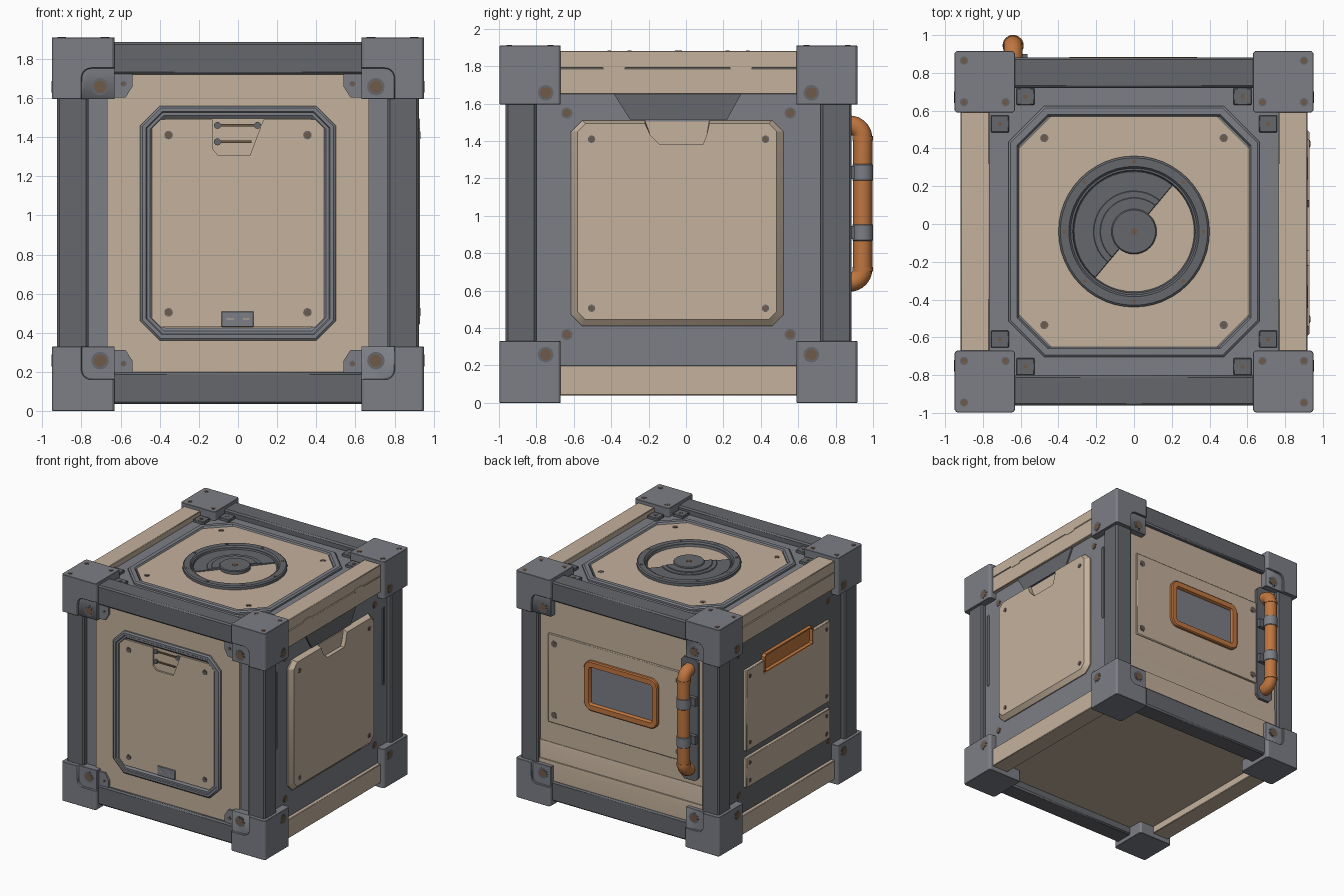
import bpy, bmesh, math

if "Cube" in bpy.data.objects:
    bpy.data.objects.remove(bpy.data.objects["Cube"])

CY = -0.04  # crate centre in y (the pipe sticks out at the back)
FACES = {  # (across, up, outward) -> world
    'front': lambda u, v, w: (u, CY - w, v),
    'back': lambda u, v, w: (u, CY + w, v),
    'right': lambda u, v, w: (w, u, v),
    'left': lambda u, v, w: (-w, u, v),
    'top': lambda u, v, w: (u, v, w),
}
SIGNS = [(a, b) for a in (-1, 1) for b in (-1, 1)]


def material(name, rgb):
    m = bpy.data.materials.new(name)
    m.diffuse_color = (*rgb, 1)
    m.use_nodes = True
    m.node_tree.nodes["Principled BSDF"].inputs["Base Color"].default_value = m.diffuse_color
    return m


TAN = material('tan_paint', (0.55, 0.44, 0.335))
LIGHT = material('light_metal', (0.20, 0.21, 0.235))
DARK = material('dark_metal', (0.13, 0.135, 0.15))
ORANGE = material('orange_paint', (0.52, 0.18, 0.05))
BROWN = material('bolt_metal', (0.16, 0.10, 0.065))


def build(name, face, solids, mat, bevel=0, closed=False):
    """Each solid is a list of (outline, depth) stages lofted together."""
    bm = bmesh.new()
    for stages in solids:
        rings = [[bm.verts.new(FACES[face](u, v, w)) for u, v in poly] for poly, w in stages]
        pairs = list(zip(rings, rings[1:])) + ([(rings[-1], rings[0])] if closed else [])
        for a, b in pairs:
            for i in range(len(a)):
                bm.faces.new((a[i - 1], a[i], b[i], b[i - 1]))
        if not closed:
            bm.faces.new(rings[0])
            bm.faces.new(rings[-1])
    bmesh.ops.recalc_face_normals(bm, faces=bm.faces)
    mesh = bpy.data.meshes.new(name)
    bm.to_mesh(mesh)
    bm.free()
    mesh.materials.append(mat)
    ob = bpy.data.objects.new(name, mesh)
    bpy.context.collection.objects.link(ob)
    if bevel:
        mod = ob.modifiers.new('bevel', 'BEVEL')
        mod.width, mod.segments, mod.limit_method = bevel, 1, 'ANGLE'
    return ob


def plate(name, face, polys, w0, w1, mat, bevel=0):
    return build(name, face, [[(p, w0), (p, w1)] for p in polys], mat, bevel)


def rect(u0, u1, v0, v1):
    return [(u0, v0), (u1, v0), (u1, v1), (u0, v1)]


def rounded(u0, u1, v0, v1, r, n=1, d=0):
    """Rectangle with chamfered (n=1) or rounded corners, inset by d."""
    u0, u1 = sorted((u0, u1))
    v0, v1 = sorted((v0, v1))
    u0, u1, v0, v1 = u0 + d, u1 - d, v0 + d, v1 - d
    r = max(r - d * (1 if n > 1 else 0.586), 0.002)
    pts = []
    for k, (x, y) in enumerate([(u1 - r, v1 - r), (u0 + r, v1 - r), (u0 + r, v0 + r), (u1 - r, v0 + r)]):
        for i in range(n + 1):
            a = math.pi / 2 * (k + i / n)
            pts.append((x + r * math.cos(a), y + r * math.sin(a)))
    return pts


def circle(u, v, r, n=24, start=0.0, sweep=2 * math.pi):
    steps = n if sweep > 6.2 else n - 1
    return [(u + r * math.cos(start + sweep * i / steps), v + r * math.sin(start + sweep * i / steps)) for i in range(n)]


def bolts(name, face, spots, w, r):
    """Flat washers with a low head in each."""
    build(name + '_washers', face, [[(circle(u, v, r, 16), w - 0.02), (circle(u, v, r, 16), w + 0.002),
          (circle(u, v, r * 0.72, 16), w + 0.002), (circle(u, v, r * 0.72, 16), w - 0.02)] for u, v in spots], DARK, 0, True)
    plate(name + '_heads', face, [circle(u, v, r * 0.72, 12) for u, v in spots], w - 0.02, w + 0.004, BROWN)


def quad(du, dv, cu=0.0, cv=0.9575):
    return [(cu + a * du, cv + b * dv) for a, b in SIGNS]


# core body and bottom plate
plate('body_core', 'top', [rect(-0.85, 0.85, CY - 0.83, CY + 0.83)], 0.12, 1.82, LIGHT)
plate('bottom_plate', 'top', [rect(-0.77, 0.77, CY - 0.77, CY + 0.77)], 0.10, 0.13, TAN)

# corner blocks with recessed pads on front and back
blocks = [rounded(a * 0.63, a * 0.95, CY + b * 0.63, CY + b * 0.957, 0.012) for a, b in SIGNS]
corner = build('corner_blocks', 'top', [[(p, z0), (p, z1)] for p in blocks for z0, z1 in ((0, 0.33), (1.595, 1.91))], LIGHT)
for face in ('front', 'back'):
    pads = [rounded(a * 0.5, a * 0.80, 0.9575 + b * 0.55, 0.9575 + b * 0.795, 0.05, 5) for a, b in SIGNS]
    cutter = plate(face + '_pad_cutter', face, pads, 0.94, 1.05, LIGHT)
    cutter.hide_render = True
    cutter.display_type = 'WIRE'
    mod = corner.modifiers.new('pad', 'BOOLEAN')
    mod.operation, mod.object = 'DIFFERENCE', cutter
    bolts(face + '_corner_bolts', face, quad(0.705, 0.70), 0.94, 0.045)
mod = corner.modifiers.new('bevel', 'BEVEL')
mod.width, mod.segments, mod.limit_method = 0.008, 1, 'ANGLE'
for face in ('right', 'left'):
    bolts(face + '_corner_bolts', face, quad(0.71, 0.70, CY), 0.949, 0.042)
bolts('top_corner_bolts', 'top', [(a * x, CY + b * y) for a, b in SIGNS
      for x, y in ((0.9, 0.905), (0.9, 0.685), (0.68, 0.685))], 1.909, 0.022)

# posts and beams
plate('posts', 'top', [rounded(a * 0.765, a * 0.925, CY + b * 0.76, CY + b * 0.925, 0.012) for a, b in SIGNS], 0.25, 1.65, DARK)
cross = [rect(-0.66, 0.66, *sorted((CY + b * 0.76, CY + b * 0.922))) for b in (-1, 1)]
plate('upper_cross_beams', 'top', cross, 1.72, 1.885, DARK, 0.012)
plate('lower_cross_beams', 'top', cross, 0.035, 0.2, DARK, 0.012)
rails = [rect(*sorted((a * 0.765, a * 0.918)), CY - 0.65, CY + 0.65) for a in (-1, 1)]
for name, z0, z1 in (('lower_side_rails', 0.04, 0.2), ('upper_side_rails', 1.65, 1.788), ('upper_side_rail_caps', 1.79, 1.882)):
    plate(name, 'top', rails, z0, z1, TAN, 0.004)

# front: surround, panel, door ring, door with pocket
plate('front_surround', 'front', [rect(-0.77, 0.77, 0.19, 1.73)], 0.8, 0.88, LIGHT)
plate('front_panel', 'front', [rect(-0.67, 0.67, 0.19, 1.73)], 0.8, 0.895, TAN)
build('door_ring', 'front', [[(rounded(-0.5, 0.5, 0.36, 1.56, 0.1, 1, d), w) for d, w in
      ((0, 0.87), (0, 0.91), (0.012, 0.92), (0.03, 0.92), (0.035, 0.913), (0.05, 0.913), (0.065, 0.9), (0.065, 0.87))]], LIGHT, 0, True)
door = [(-0.13, 1.49), (-0.13, 1.34), (-0.10, 1.305), (0.06, 1.305), (0.13, 1.49), (0.4, 1.49), (0.44, 1.45),
        (0.44, 0.47), (0.4, 0.43), (-0.4, 0.43), (-0.44, 0.47), (-0.44, 1.45), (-0.4, 1.49)]
plate('door_panel', 'front', [door], 0.87, 0.91, TAN)
plate('pocket_rods', 'front', [rect(-0.10, 0.10, 1.455, 1.467), rect(-0.10, 0.07, 1.37, 1.382)], 0.88, 0.905, BROWN)
plate('rod_knobs', 'front', [circle(u, v, 0.018, 12) for u, v in ((-0.105, 1.46), (0.1, 1.46), (-0.105, 1.376))], 0.88, 0.912, DARK)
plate('door_latch', 'front', [rect(-0.085, 0.08, 0.43, 0.51)], 0.89, 0.918, LIGHT, 0.003)
plate('latch_marks', 'front', [rect(-0.06, -0.02, 0.468, 0.474), rect(0.025, 0.06, 0.468, 0.474)], 0.9, 0.92, TAN)
bolts('door_bolts', 'front', quad(0.355, 0.453), 0.912, 0.022)
gussets = [[(a * u, 0.9575 + b * v) for u, v in ((0.64, 0.78), (0.54, 0.78), (0.54, 0.70), (0.575, 0.645), (0.64, 0.645))] for a, b in SIGNS]
plate('front_gussets', 'front', gussets, 0.87, 0.912, LIGHT)
bolts('front_gusset_bolts', 'front', quad(0.585, 0.715), 0.912, 0.015)

# back: full width panel, raised panel, window, lower stepped band
plate('back_panel', 'back', [rect(-0.77, 0.77, 0.19, 1.73)], 0.8, 0.885, TAN)
plate('back_raised_panel', 'back', [rect(-0.69, 0.69, 0.68, 1.43)], 0.86, 0.897, TAN, 0.006)
bolts('back_panel_bolts', 'back', [(0.63, 1.35), (0.63, 0.75), (-0.53, 1.35), (-0.53, 0.75)], 0.897, 0.028)
build('back_lower_bands', 'back', [[(rect(-0.767, 0.767, 0.195, t), 0.87), (rect(-0.767, 0.767, 0.195, t), w - 0.003),
      (rect(-0.767, 0.767, 0.195, t - s), w)] for t, w, s in ((0.51, 0.893, 0.01), (0.36, 0.907, 0.03))], TAN)
build('window_frame', 'back', [[(rounded(-0.35, 0.34, 0.89, 1.31, 0.07, 5, d), w) for d, w in
      ((0, 0.88), (0, 0.915), (0.008, 0.923), (0.05, 0.923), (0.06, 0.905), (0.06, 0.88))]], ORANGE, 0, True)
plate('window_pane', 'back', [rounded(-0.30, 0.29, 0.94, 1.26, 0.03, 4)], 0.88, 0.901, LIGHT)

# side surrounds, grooves and bolts
for face in ('right', 'left'):
    plate(face + '_surround', face, [rect(-0.81, 0.73, 0.19, 1.66)], 0.8, 0.888, LIGHT if face == 'right' else DARK)
    bolts(face + '_surround_bolts', face, quad(0.597, 0.592, CY), 0.888, 0.03)
build('side_slots', 'right', [[(rounded(y - 0.016, y + 0.016, 0.83, 1.49, 0.016, 5, d), w) for d, w in
      ((0, 0.86), (0, 0.894), (0.007, 0.894), (0.007, 0.86))] for y in (-0.765, 0.67)], LIGHT, 0, True)
plate('rail_clips', 'right', [rounded(y - 0.06, y + 0.06, 1.775, 1.805, 0.015, 1) for y in (-0.385, 0.295)], 0.9, 0.921, TAN)


# right: bevelled panel with a notch at the top and a dark catch above
def side_panel(d):
    a, b, c, e, k = -0.615 + d, 0.52 - d, 0.41 + d, 1.51 - d * 0.5, 0.06 - d * 0.5
    return [(-0.22, e), (-0.19, 1.43), (-0.14, 1.38), (0.09, 1.38), (0.11, 1.43), (0.125, e), (b - k, e), (b, e - k),
            (b, c + k), (b - k, c), (a + k, c), (a, c + k), (a, e - k), (a + k, e)]


build('right_panel', 'right', [[(side_panel(0), 0.86), (side_panel(0), 0.897), (side_panel(0.035), 0.93)]], TAN)
plate('notch_floor', 'right', [rect(-0.23, 0.13, 1.36, 1.505)], 0.86, 0.896, TAN)
plate('right_catch', 'right', [[(-0.385, 1.65), (-0.3, 1.515), (0.22, 1.515), (0.295, 1.65)]], 0.86, 0.9, DARK)
bolts('right_panel_bolts', 'right', quad(0.465, 0.452, CY), 0.93, 0.02)

# left: two flat panels, the upper one notched for a recessed orange slot
upper = [(-0.62, 0.72), (0.5, 0.72), (0.5, 1.40), (0.26, 1.40), (0.26, 1.29), (-0.39, 1.29), (-0.39, 1.40), (-0.62, 1.40)]
plate('left_panels', 'left', [rect(-0.62, 0.5, 0.41, 0.66), upper], 0.86, 0.915, TAN, 0.004)
bolts('left_panel_bolts', 'left', [(-0.06 + a * 0.51, z) for a in (-1, 1) for z in (0.46, 0.61, 0.78, 1.34)], 0.915, 0.018)
build('left_slot_frame', 'left', [[(rounded(-0.39, 0.26, 1.29, 1.445, 0.02, 1, d), w) for d, w in
      ((0, 0.86), (0, 0.918), (0.012, 0.918), (0.016, 0.89), (0.016, 0.86))]], ORANGE, 0, True)
plate('left_slot_floor', 'left', [rect(-0.38, 0.25, 1.30, 1.435)], 0.86, 0.892, ORANGE)

# top: octagonal hatch
plate('top_surround', 'top', [rect(-0.77, 0.77, CY - 0.77, CY + 0.77)], 1.78, 1.835, LIGHT)
build('hatch_ring', 'top', [[(rounded(-0.665, 0.665, CY - 0.665, CY + 0.665, 0.19, 1, d), w) for d, w in
      ((0, 1.82), (0, 1.85), (0.012, 1.86), (0.045, 1.86), (0.055, 1.845), (0.055, 1.82))]], LIGHT, 0, True)
plate('hatch_panel', 'top', [rounded(-0.61, 0.61, CY - 0.61, CY + 0.61, 0.17)], 1.82, 1.85, TAN)
bolts('hatch_bolts', 'top', quad(0.475, 0.495, 0, CY), 1.85, 0.022)
spots = [(a * u, CY + b * v) for a, b in SIGNS for u, v in ((0.575, 0.715), (0.71, 0.57))]
plate('top_gussets', 'top', [rect(u - 0.048, u + 0.048, v - 0.045, v + 0.045) for u, v in spots], 1.82, 1.858, DARK, 0.004)
bolts('top_gusset_bolts', 'top', spots, 1.858, 0.016)

# top: round vent, half covered
build('vent_ring', 'top', [[(circle(0, CY, r, 48), w) for r, w in
      ((0.40, 1.84), (0.40, 1.872), (0.39, 1.88), (0.345, 1.88), (0.335, 1.868), (0.325, 1.868), (0.315, 1.84))]], DARK, 0, True)
bolts('vent_bolts', 'top', [(0.37 * math.cos(k * math.pi / 4), CY + 0.37 * math.sin(k * math.pi / 4)) for k in range(8)], 1.88, 0.014)
half = math.radians(50)
for i, (r, w) in enumerate(((0.32, 1.858), (0.215, 1.864), (0.18, 1.87))):
    plate('vent_cover_%d' % i, 'top', [circle(0, CY, r, 25, half, math.pi)], 1.84, w, DARK, 0.003)
plate('vent_hub', 'top', [circle(0, CY, 0.12, 32)], 1.84, 1.879, DARK, 0.006)
bolts('hub_bolt', 'top', [(0, CY)], 1.879, 0.025)

# back: pipe with backing plate, collars and clamps
PX, PY = -0.64, 0.945
plate('pipe_plate', 'back', [rounded(PX - 0.08, PX + 0.08, 0.55, 1.58, 0.03)], 0.86, 0.908, DARK)
arc = [(0.875 + 0.07 * math.sin(t * math.pi / 16), 0.07 * math.cos(t * math.pi / 16)) for t in range(9)]
path = [(0.84, 1.485)] + [(y, 1.415 + z) for y, z in arc] + [(y, 0.715 - z) for y, z in reversed(arc)] + [(0.84, 0.645)]
curve = bpy.data.curves.new('pipe', 'CURVE')
curve.dimensions, curve.bevel_depth, curve.bevel_resolution = '3D', 0.051, 6
spline = curve.splines.new('POLY')
spline.points.add(len(path) - 1)
for p, (y, z) in zip(spline.points, path):
    p.co = (PX, y, z, 1)
spline.use_smooth = True
curve.materials.append(ORANGE)
bpy.context.collection.objects.link(bpy.data.objects.new('pipe', curve))
plate('pipe_joints', 'top', [circle(PX, PY, 0.055)], 0.703, 0.727, ORANGE)
plate('pipe_joint_upper', 'top', [circle(PX, PY, 0.055)], 1.403, 1.427, ORANGE)
for i, z in enumerate((0.91, 1.232)):
    plate('pipe_collar_%d' % i, 'top', [circle(PX, PY, 0.056)], z - 0.044, z + 0.044, LIGHT, 0.004)
    plate('pipe_clamp_%d' % i, 'top', [rect(PX - 0.075, PX + 0.075, 0.85, 0.9)], z - 0.035, z + 0.035, DARK)

# smooth the round parts, keep hard edges (corner blocks stay flat)
for ob in bpy.context.scene.objects:
    ob.select_set(ob.type == 'MESH' and ob != corner)
bpy.context.view_layer.objects.active = bpy.data.objects['posts']
bpy.ops.object.shade_smooth_by_angle(angle=math.radians(30))
